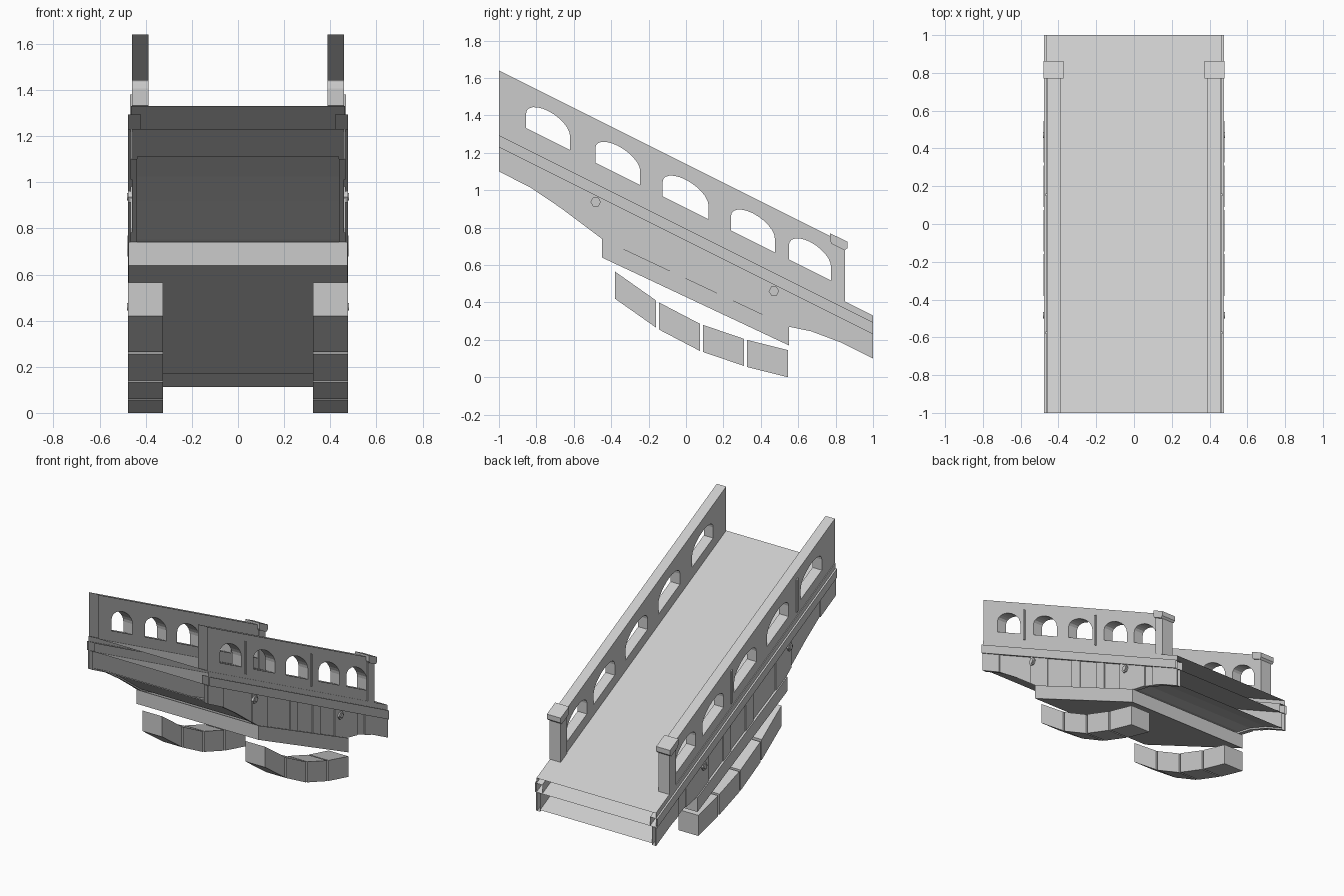
import bpy, bmesh, math
from mathutils import Matrix, Vector

if "Cube" in bpy.data.objects:
    bpy.data.objects.remove(bpy.data.objects["Cube"], do_unlink=True)

stone = bpy.data.materials.new("stone_grey")
stone.use_nodes = True
GREY = (0.6, 0.6, 0.6, 1)
stone.diffuse_color = GREY
stone.node_tree.nodes["Principled BSDF"].inputs["Base Color"].default_value = GREY


def deck(y, offset=0.0):
    """Height of the sloping deck at y."""
    return 0.83 - 0.5 * y + offset


def finish(bm, name):
    mesh = bpy.data.meshes.new(name)
    bm.to_mesh(mesh)
    bm.free()
    mesh.materials.append(stone)
    obj = bpy.data.objects.new(name, mesh)
    bpy.context.collection.objects.link(obj)
    return obj


def drop_faces(bm, rule):
    bm.normal_update()
    doomed = [f for f in bm.faces if rule(f)]
    bmesh.ops.delete(bm, geom=doomed, context='FACES')


def at_end(face):
    return abs(face.calc_center_median().y) > 0.995


def prism(name, profile, x0, x1, drop=None):
    """Extrude a side profile of (y, z) points from x0 to x1."""
    bm = bmesh.new()
    face = bm.faces.new([bm.verts.new((x0, y, z)) for y, z in profile])
    out = bmesh.ops.extrude_face_region(bm, geom=[face])
    moved = [v for v in out["geom"] if isinstance(v, bmesh.types.BMVert)]
    bmesh.ops.translate(bm, verts=moved, vec=(x1 - x0, 0, 0))
    bmesh.ops.recalc_face_normals(bm, faces=bm.faces)
    if drop:
        drop_faces(bm, drop)
    return finish(bm, name)


def sloped_tube(name, x0, x1, top, bottom):
    """Rectangular tube along the deck, open at both ends."""
    profile = [(-1, deck(-1, top)), (1, deck(1, top)),
               (1, deck(1, bottom)), (-1, deck(-1, bottom))]
    return prism(name, profile, x0, x1, at_end)


# Lower edge of the bridge body, front to back
EDGE = [(-1, 1.10), (-0.83, 1.013), (-0.67, 0.905), (-0.45, 0.74),
        (0.55, 0.27), (0.67, 0.245), (0.83, 0.185), (1, 0.10)]


def edge_height(y):
    for (ya, za), (yb, zb) in zip(EDGE, EDGE[1:]):
        if ya <= y <= yb:
            return za + (zb - za) * (y - ya) / (yb - ya)


def body_profile(y0, y1, lift=0.0):
    ys = [y0] + [y for y, z in EDGE if y0 < y < y1] + [y1]
    low = [(y, edge_height(y) + lift) for y in ys]
    return low + [(y1, deck(y1, -0.1)), (y0, deck(y0, -0.1))]


# Deck, hollow body and the heavy lower beam
sloped_tube("deck_slab", -0.465, 0.465, 0, -0.1)
prism("body_shell", body_profile(-1, 1, 0.012), -0.437, 0.437,
      lambda f: at_end(f) or f.normal.z > 0.5)
prism("lower_beam", [(-0.45, 0.74), (0.55, 0.27), (0.55, 0.17), (-0.45, 0.64)],
      -0.475, 0.475)

# Side details
PANELS = [(-1, -0.83), (-0.505, -0.335), (-0.085, 0),
          (0.165, 0.25), (0.41, 0.665), (0.745, 1)]
BLOCKS = [(-0.38, 0.565, -0.16, 0.41), (-0.145, 0.40, 0.075, 0.285),
          (0.09, 0.28, 0.31, 0.205), (0.325, 0.20, 0.545, 0.145)]
ARCHES = [(-0.855, -0.62), (-0.485, -0.245), (-0.125, 0.12),
          (0.24, 0.475), (0.55, 0.775)]


def arch_profile(y0, y1):
    """Round arch sheared along the deck slope."""
    mid, half = (y0 + y1) / 2, (y1 - y0) / 2
    pts = [(y0, deck(y0, 0.075)), (y1, deck(y1, 0.075))]
    for i in range(13):
        a = math.pi * i / 12
        y = mid + half * math.cos(a)
        pts.append((y, deck(y, 0.15 + 0.075 * math.sin(a))))
    return pts


def cut(target, cutters):
    """Apply boolean cuts, then discard the cutters."""
    for c in cutters:
        c.hide_render = True
        mod = target.modifiers.new("arch_cut", 'BOOLEAN')
        mod.operation, mod.solver, mod.object = 'DIFFERENCE', 'EXACT', c
    graph = bpy.context.evaluated_depsgraph_get()
    mesh = bpy.data.meshes.new_from_object(target.evaluated_get(graph))
    target.modifiers.clear()
    target.data = mesh
    for c in cutters:
        bpy.data.objects.remove(c, do_unlink=True)


def bolt(name, side, y, z):
    """Hexagonal nut with a round stud."""
    bm = bmesh.new()
    for sides, radius, depth in ((6, 0.028, 0.03), (12, 0.016, 0.04)):
        place = Matrix.Translation(Vector((side * 0.462, y, z))) @ Matrix.Rotation(math.pi / 2, 4, 'Y')
        bmesh.ops.create_cone(bm, cap_ends=True, segments=sides, radius1=radius,
                              radius2=radius, depth=depth, matrix=place)
    finish(bm, name)


for side, tag in ((1, "left"), (-1, "right")):
    # Ledge and fascia
    sloped_tube(f"ledge_{tag}", side * 0.42, side * 0.477, -0.037, -0.1)
    prism(f"fascia_{tag}", body_profile(-1, 1), side * 0.437, side * 0.46, at_end)
    for i, (y0, y1) in enumerate(PANELS):
        prism(f"raised_panel_{tag}_{i}", body_profile(y0, y1), side * 0.46, side * 0.467)

    # Arch stones under the beam
    for i, (y0, z0, y1, z1) in enumerate(BLOCKS):
        prism(f"arch_stone_{tag}_{i}",
              [(y0, z0), (y1, z1), (y1, z1 - 0.145), (y0, z0 - 0.145)],
              side * 0.325, side * 0.478)

    # Railing with arched openings, open at the high end
    rail = prism(f"railing_{tag}",
                 [(-1, deck(-1)), (0.80, deck(0.80)),
                  (0.80, deck(0.80, 0.31)), (-1, deck(-1, 0.31))],
                 side * 0.387, side * 0.46)
    cut(rail, [prism("arch_cutter", arch_profile(*a), side * 0.3, side * 0.6) for a in ARCHES])
    bm = bmesh.new()
    bm.from_mesh(rail.data)
    drop_faces(bm, at_end)
    bm.to_mesh(rail.data)
    bm.free()

    # Thin upright strips on the railing
    for i, y in enumerate((-0.583, 0.148)):
        y1 = y + 0.014
        prism(f"railing_strip_{tag}_{i}",
              [(y, deck(y, 0.03)), (y1, deck(y1, 0.03)),
               (y1, deck(y1, 0.26)), (y, deck(y, 0.26))],
              side * 0.455, side * 0.468)

    # End post and its cap
    prism(f"end_post_{tag}",
          [(0.78, deck(0.78)), (0.85, deck(0.85)), (0.85, 0.69), (0.78, 0.725)],
          side * 0.382, side * 0.467)
    prism(f"post_cap_{tag}",
          [(0.77, 0.77), (0.863, 0.724), (0.863, 0.69),
           (0.85, 0.678), (0.78, 0.712), (0.77, 0.73)],
          side * 0.372, side * 0.48)

    bolt(f"upper_bolt_{tag}", side, -0.483, 0.937)
    bolt(f"lower_bolt_{tag}", side, 0.47, 0.46)
